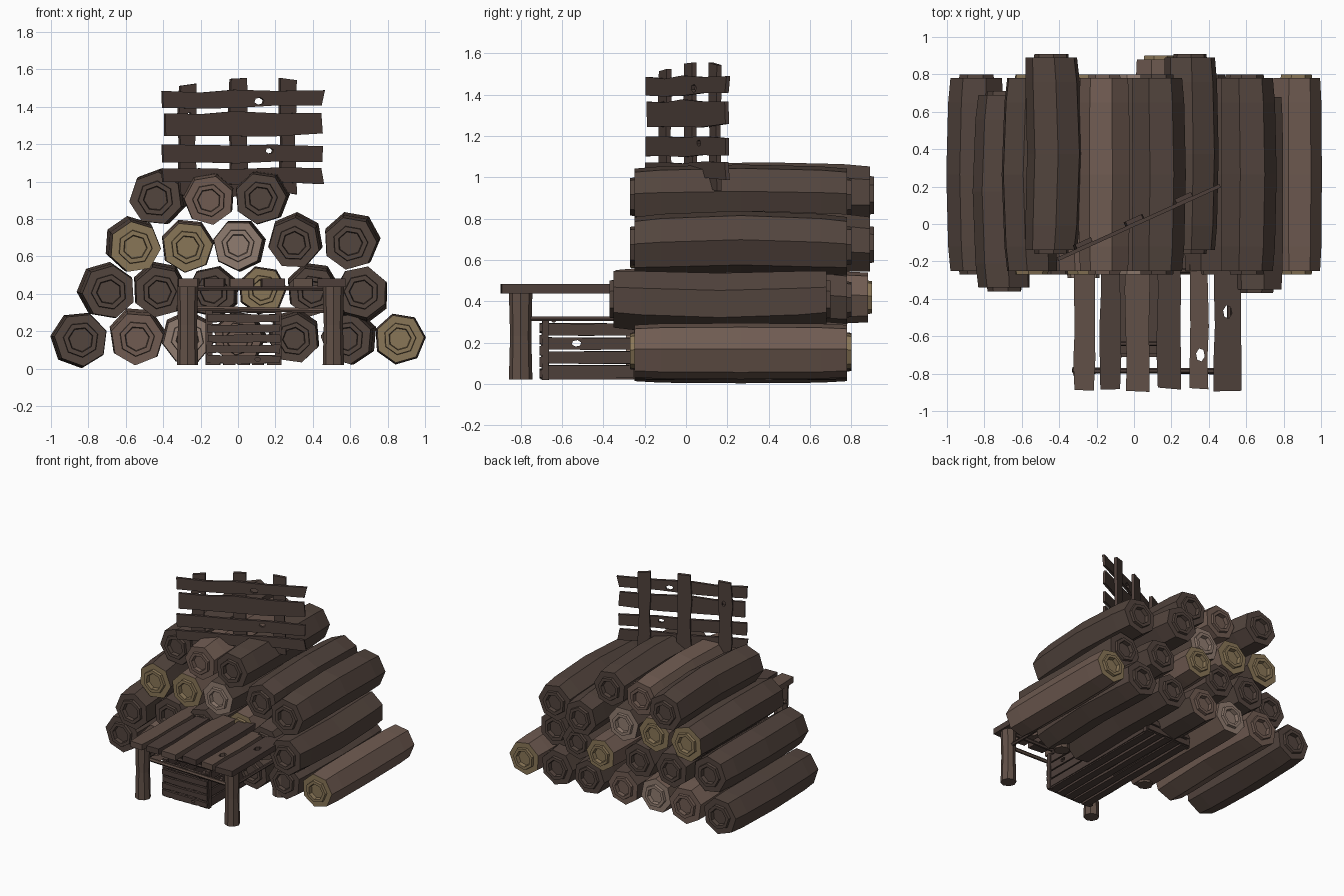
import bpy, bmesh, math, random
from mathutils import Vector, Matrix

if "Cube" in bpy.data.objects:
    bpy.data.objects.remove(bpy.data.objects["Cube"])

random.seed(7)
R = random.uniform


def mat(name, rgb):
    m = bpy.data.materials.new(name)
    m.diffuse_color = (*rgb, 1)
    m.use_nodes = True
    m.node_tree.nodes["Principled BSDF"].inputs["Base Color"].default_value = m.diffuse_color
    return m


DARK = mat("dark_bark", (0.085, 0.058, 0.047))
MID = mat("light_bark", (0.16, 0.105, 0.083))
PLANK = mat("old_plank", (0.075, 0.05, 0.042))
BEAM = mat("table_wood", (0.12, 0.08, 0.063))
TAN = mat("cut_wood", (0.25, 0.18, 0.095))
PALE = mat("pale_wood", (0.28, 0.2, 0.16))


def add(name, mesh, mats):
    ob = bpy.data.objects.new(name, mesh)
    bpy.context.collection.objects.link(ob)
    for m in mats:
        mesh.materials.append(m)
    return ob


def lathe(name, rings, sides, matrix, mats, cut=None, roll=0.0):
    """Closed tube along local z; rings are (radius, height, dx, dy)."""
    bm = bmesh.new()
    loops = []
    for r, h, dx, dy in rings:
        loops.append([bm.verts.new((dx + r * math.cos(roll + 2 * math.pi * i / sides),
                                    dy + r * math.sin(roll + 2 * math.pi * i / sides), h))
                      for i in range(sides)])
    for k, (a, b) in enumerate(zip(loops, loops[1:])):
        for i in range(sides):
            j = (i + 1) % sides
            f = bm.faces.new((a[i], a[j], b[j], b[i]))
            f.material_index = 1 if cut and not cut[0] <= k < cut[1] else 0
    for lp in (loops[0], loops[-1]):
        f = bm.faces.new(lp)
        f.material_index = 1 if cut else 0
    bmesh.ops.recalc_face_normals(bm, faces=bm.faces)
    me = bpy.data.meshes.new(name)
    bm.to_mesh(me)
    bm.free()
    ob = add(name, me, mats)
    ob.matrix_world = matrix
    return ob


def log(name, x, z, dy, r, bend, bark, cut):
    # log with bent middle, raised end disc and a recessed heart
    bx, bz = bend
    e = 0.515
    rings = [(r * .42, -e + .01, 0, 0), (r * .45, -e - .02, 0, 0), (r * .62, -e - .02, 0, 0),
             (r * .64, -e, 0, 0), (r * .95, -e, 0, 0),
             (r, -e + .13, bx * .4, bz * .4), (r * 1.02, 0, bx, bz), (r, e - .13, bx * .4, bz * .4),
             (r * .95, e, 0, 0), (r * .64, e, 0, 0),
             (r * .62, e + .02, 0, 0), (r * .45, e + .02, 0, 0), (r * .42, e - .01, 0, 0)]
    # local x -> x, local y -> z, local z -> -y
    m = Matrix.Translation((x, .265 + dy, z)) @ Matrix.Rotation(math.pi / 2, 4, 'X')
    return lathe(name, rings, 7, m, [bark, cut], (4, 8), R(0, 1))


def rod(name, a, b, r, material, sides=6):
    a, b = Vector(a), Vector(b)
    d = b - a
    m = Matrix.Translation(a) @ d.to_track_quat('Z', 'Y').to_matrix().to_4x4()
    return lathe(name, [(r, 0, 0, 0), (r * .9, d.length * .5, 0, 0), (r, d.length, 0, 0)],
                 sides, m, [material])


def plank(name, origin, u, v, length, width, thick, material, hole=None, rough=.012):
    """Ragged board: starts at origin, runs along u, is centred across v."""
    u, v = Vector(u).normalized(), Vector(v).normalized()
    n = u.cross(v)
    cu = bpy.data.curves.new(name, 'CURVE')
    cu.dimensions, cu.fill_mode, cu.extrude = '2D', 'BOTH', thick / 2
    ts = [0, .22, .45, .7, 1]
    h = width / 2
    low = [(t * length + R(-rough, rough) * (1 if 0 < t < 1 else .6), -h + R(0, rough)) for t in ts]
    top = [(t * length + R(-rough, rough) * (1 if 0 < t < 1 else .6), h - R(0, rough)) for t in ts]
    outlines = [low + top[::-1]]
    if hole:
        hx, hy, hr = hole
        outlines.append([(hx + hr * 1.2 * math.cos(i * math.pi / 3 + .3),
                          hy + hr * .8 * math.sin(i * math.pi / 3 + .3)) for i in range(6)])
    for pts in outlines:
        sp = cu.splines.new('POLY')
        sp.points.add(len(pts) - 1)
        for p, (x, y) in zip(sp.points, pts):
            p.co = (x, y, 0, 1)
        sp.use_cyclic_u = True
    tmp = bpy.data.objects.new("tmp", cu)
    bpy.context.collection.objects.link(tmp)
    dg = bpy.context.evaluated_depsgraph_get()
    me = bpy.data.meshes.new_from_object(tmp.evaluated_get(dg))
    bpy.data.objects.remove(tmp)
    me.materials.clear()
    for p in me.polygons:
        p.use_smooth = False
    ob = add(name, me, [material])
    m = Matrix((u, v, n)).transposed().to_4x4()
    ob.matrix_world = Matrix.Translation(origin) @ m
    return ob


# Log pile: x, z, y shift, radius, middle bend, bark, cut end
LOGS = [
    (-.84, .155, 0, .15, (-.012, 0), DARK, DARK), (-.54, .16, 0, .15, (0, .02), MID, MID),
    (-.27, .16, -.02, .14, (0, .01), MID, PALE), (.0, .16, .0, .14, (.01, .01), DARK, MID),
    (.30, .16, 0, .14, (0, .02), DARK, DARK), (.58, .16, 0, .145, (.02, .01), DARK, DARK),
    (.865, .16, 0, .137, (0, 0), MID, TAN),
    (-.69, .41, -.09, .15, (-.02, .01), DARK, DARK), (-.42, .41, 0, .145, (0, .02), DARK, DARK),
    (-.14, .41, 0, .14, (.01, 0), DARK, DARK), (.13, .42, .1, .13, (0, 0), MID, TAN),
    (.40, .41, 0, .14, (0, .02), DARK, DARK), (.66, .41, -.1, .148, (.0, -.02), DARK, DARK),
    (-.55, .65, 0, .145, (-.02, .02), DARK, TAN), (-.27, .65, 0, .142, (0, .01), MID, TAN),
    (.0, .66, 0, .14, (.01, 0), DARK, PALE), (.30, .67, .11, .145, (.01, .02), DARK, DARK),
    (.60, .67, 0, .15, (.01, .02), DARK, DARK),
    (-.44, .91, .11, .15, (.02, .01), DARK, DARK), (-.155, .9, 0, .14, (0, .02), MID, MID),
    (.12, .91, 0, .145, (.01, .01), DARK, DARK),
]
for i, l in enumerate(LOGS):
    log(f"log_{i + 1}", *l)

# Table top boards: centre x, width, front y
TOP = [(-.265, .12, -.885, None), (-.125, .12, -.88, None), (.02, .14, -.895, None),
       (.185, .135, -.88, None), (.345, .11, -.88, (.18, -.01, .03)), (.5, .15, -.89, (.42, 0, .03))]
for i, (x, w, y, hole) in enumerate(TOP):
    plank(f"table_board_{i + 1}", (x, y, .46), (0, 1, 0), (-1, 0, 0), .75, w, .045, BEAM if i % 2 == 0 else PLANK, hole)

# Table legs, rails under the boards and thin stretchers
for x in (-.27, .51):
    for y, part in ((-.8, "front"), (-.2, "back")):
        rod(f"table_{part}_leg", (x, y, .02), (x, y, .445), .057, BEAM, 8)
    rod("table_side_stretcher", (x, -.8, .315), (x, -.2, .315), .014, PLANK)
for y in (-.785, -.25):
    rod("table_rail", (-.3, y, .43), (.54, y, .43), .016, PLANK)
rod("table_front_stretcher", (-.33, -.78, .325), (.51, -.79, .31), .015, BEAM)

# Slatted crate below the table
X0, X1, Y0, Y1 = -.165, .225, -.7, .42
for i in range(5):
    z = .05 + i * .055
    plank("crate_front_slat", (X0, Y0, z), (1, 0, 0), (0, 0, 1), X1 - X0, .05, .02, PLANK,
          (.27, 0, .013) if i == 0 else None, .008)
    plank("crate_back_slat", (X0, Y1, z), (1, 0, 0), (0, 0, 1), X1 - X0, .05, .02, PLANK, None, .008)
for x in (X0 + .01, X1 - .01):
    for i in range(4):
        plank("crate_side_slat", (x, Y0, .06 + i * .068), (0, 1, 0), (0, 0, 1), Y1 - Y0, .064, .02, PLANK,
              (.17, 0, .02) if i == 2 else None, .006)
    for y in (Y0 + .02, Y1 - .02):
        plank("crate_corner_post", (x, y, .02), (0, 0, 1), (0, 1, 0), .29, .035, .035, PLANK, None, .003)
for i in range(5):
    plank("crate_floor_slat", (X0 + .04 + i * .078, Y0, .03), (0, 1, 0), (-1, 0, 0), Y1 - Y0, .068, .02,
          PLANK, None, .008)
for y in (-.64, -.62 + .5):
    rod("crate_top_bar", (X0, y, .31), (X1, y, .31), .014, PLANK)

# Leaning fence panel on top of the pile
U = Vector((.85, .385, 0)).normalized()
SIDE = Vector((-U.y, U.x, 0))
START = Vector((-.4, -.185, 0))
for i, (z, w, hole) in enumerate(((1.03, .1, None), (1.145, .115, (.62, .02, .02)),
                                  (1.31, .14, None), (1.44, .105, (.56, -.01, .025)))):
    plank(f"fence_board_{i + 1}", START + Vector((0, 0, z)), U, (0, 0, 1), .935, w, .02, PLANK, hole, .02)
for i, (d, z0, z1, w) in enumerate(((.15, .93, 1.52, .11), (.45, .92, 1.55, .12), (.74, .94, 1.55, .1))):
    plank(f"fence_post_{i + 1}", START + U * d + SIDE * .022 + Vector((0, 0, z0)), (0, 0, 1), U,
          z1 - z0, w, .025, PLANK, (.42, .01, .018) if i == 0 else None, .015)
